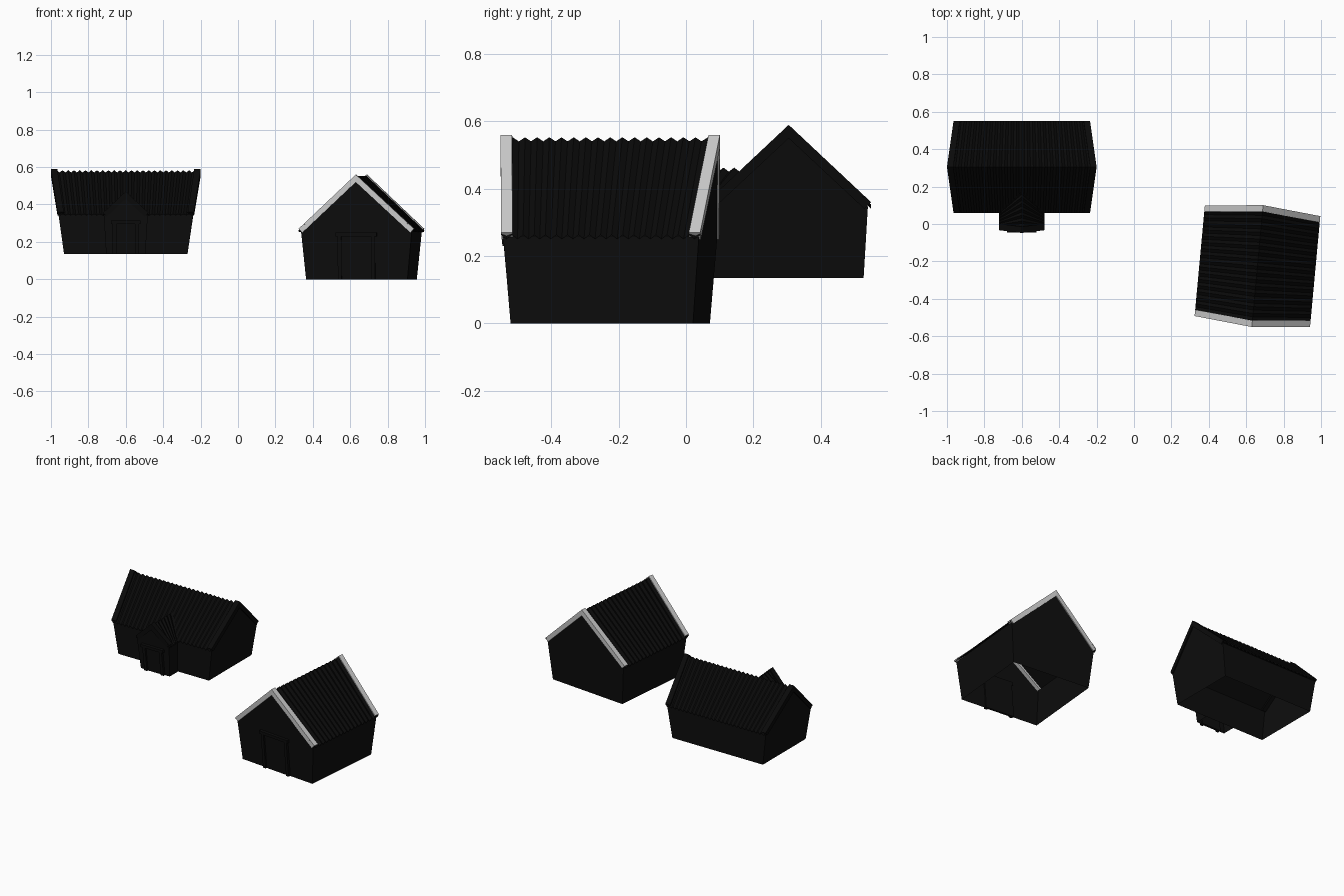
import bpy, bmesh, math
from mathutils import Vector

cube = bpy.data.objects.get("Cube")
if cube:
    bpy.data.objects.remove(cube)


def material(name, value):
    mat = bpy.data.materials.new(name)
    mat.use_nodes = True
    colour = (value, value, value, 1)
    mat.diffuse_color = colour
    mat.node_tree.nodes["Principled BSDF"].inputs["Base Color"].default_value = colour
    return mat


WALL = material("black boards", 0.004)
ROOF = material("black roofing", 0.003)
TRIM = material("white trim", 0.6)


def finish(bm, name, mat, loc, turn):
    bmesh.ops.recalc_face_normals(bm, faces=bm.faces)
    mesh = bpy.data.meshes.new(name)
    bm.to_mesh(mesh)
    bm.free()
    mesh.materials.append(mat)
    obj = bpy.data.objects.new(name, mesh)
    obj.location = loc
    obj.rotation_euler.z = math.radians(turn)
    bpy.context.collection.objects.link(obj)
    return obj


def loft(bm, ring_a, ring_b):
    """Closed solid between two matching rings of points."""
    a = [bm.verts.new(p) for p in ring_a]
    b = [bm.verts.new(p) for p in ring_b]
    n = len(a)
    bm.faces.new(a)
    bm.faces.new(b)
    for i in range(n):
        bm.faces.new((a[i], a[(i + 1) % n], b[(i + 1) % n], b[i]))


def walls(name, hw, z, front, back, back_gable, place):
    """Tapered gabled shell, open underneath."""
    bm = bmesh.new()
    gap = 0.022
    wide = hw[1] * 0.96
    top = z[1] + (z[2] - z[1]) * 0.04 - gap

    def ring(y, inset):
        pts = [(-hw[0], y[0], z[0]), (-wide, y[1] + inset, top),
               (0, y[2] + inset, z[2] - gap),
               (wide, y[1] + inset, top), (hw[0], y[0], z[0])]
        return [bm.verts.new(p) for p in pts]

    a, b = ring(front, 0.005), ring(back, -0.005)
    bm.faces.new(a)
    if back_gable:
        bm.faces.new(b)
    for i in range(4):
        bm.faces.new((a[i], a[i + 1], b[i + 1], b[i]))
    finish(bm, name + "_walls", WALL, *place)


def roof(name, hw, z, front, back, waves, place):
    """Corrugated sheet folded over the ridge."""
    bm = bmesh.new()
    steps = waves * 4
    rows = []
    for i in range(steps + 1):
        t = i / steps
        lift = -0.013 + 0.006 * math.cos(t * waves * math.tau)
        y_eave = front[1] + (back[1] - front[1]) * t
        y_ridge = front[2] + (back[2] - front[2]) * t
        rows.append([bm.verts.new(p) for p in (
            (-hw[1], y_eave, z[1] + lift), (0, y_ridge, z[2] + lift),
            (hw[1], y_eave, z[1] + lift))])
    for r, s in zip(rows, rows[1:]):
        for k in range(2):
            bm.faces.new((r[k], r[k + 1], s[k + 1], s[k]))
    finish(bm, name + "_roof", ROOF, *place)


def rake_trim(name, hw, z, y, inward, mat, place):
    """Pair of boards along a gable edge, meeting at the ridge."""
    bm = bmesh.new()
    depth, drop = 0.034 * inward, 0.04
    for side in (-1, 1):
        def section(x, yy, zz):
            return [(x, yy, zz), (x, yy + depth, zz),
                    (x, yy + depth, zz - drop), (x, yy, zz - drop)]
        eave = section(side * hw[1], y[1], z[1])
        # square cut at the lower end
        eave[2] = (side * (hw[1] - 0.02), y[1] + depth, z[1] - 0.02)
        eave[3] = (side * (hw[1] - 0.02), y[1], z[1] - 0.02)
        loft(bm, section(0, y[2], z[2]), eave)
    finish(bm, name, mat, *place)


def door(name, half, height, z, front, place):
    """Framed door leaning with the front wall."""
    lean = (front[1] - front[0]) / (z[1] - z[0])

    def block(bm, x0, x1, h0, h1, out):
        def ring(h):
            y = front[0] + lean * h
            return [(x0, y - out, z[0] + h), (x1, y - out, z[0] + h),
                    (x1, y + 0.01, z[0] + h), (x0, y + 0.01, z[0] + h)]
        loft(bm, ring(h0), ring(h1))

    post = 0.02
    bm = bmesh.new()
    for side in (-1, 1):
        xs = sorted((side * half, side * (half - post)))
        block(bm, xs[0], xs[1], 0, height, 0.015)
    block(bm, -half - 0.01, half + 0.01, height - post, height, 0.018)
    finish(bm, name + "_door_frame", WALL, *place)
    bm = bmesh.new()
    block(bm, post - half, half - post, 0, height - post, 0.004)
    finish(bm, name + "_door", WALL, *place)


def house(name, hw, z, front, back, waves, trim, place, back_gable=True):
    walls(name, hw, z, front, back, back_gable, place)
    roof(name, hw, z, front, back, waves, place)
    rake_trim(name + "_front_trim", hw, z, front, 1, trim, place)
    if back_gable:
        rake_trim(name + "_back_trim", hw, z, back, -1, trim, place)


def mirrored(lengths):
    return [-v for v in lengths], lengths


# Cabin with white gable boards, turned slightly
front, back = mirrored((0.272, 0.297, 0.327))
z = (0, 0.27, 0.56)
place = (Vector((0.66, -0.225, 0)), -5.3)
house("cabin", (0.272, 0.31), z, front, back, 18, TRIM, place)
door("cabin", 0.1, 0.25, z, front, place)

# Long house, ridge running across
front, back = mirrored((0.33, 0.365, 0.40))
place = (Vector((-0.6, 0.305, 0)), 90)
house("long_house", (0.2225, 0.245), (0.135, 0.36, 0.59), front, back, 26, ROOF, place)

# Entrance porch joined to the long house's front slope
front, back = (-0.004, -0.033, -0.048), (0.08, 0.062, 0.175)
z = (0.135, 0.355, 0.47)
place = (Vector((-0.6, 0, 0)), 0)
house("porch", (0.105, 0.122), z, front, back, 7, ROOF, place, back_gable=False)
door("porch", 0.07, 0.18, z, front, place)
